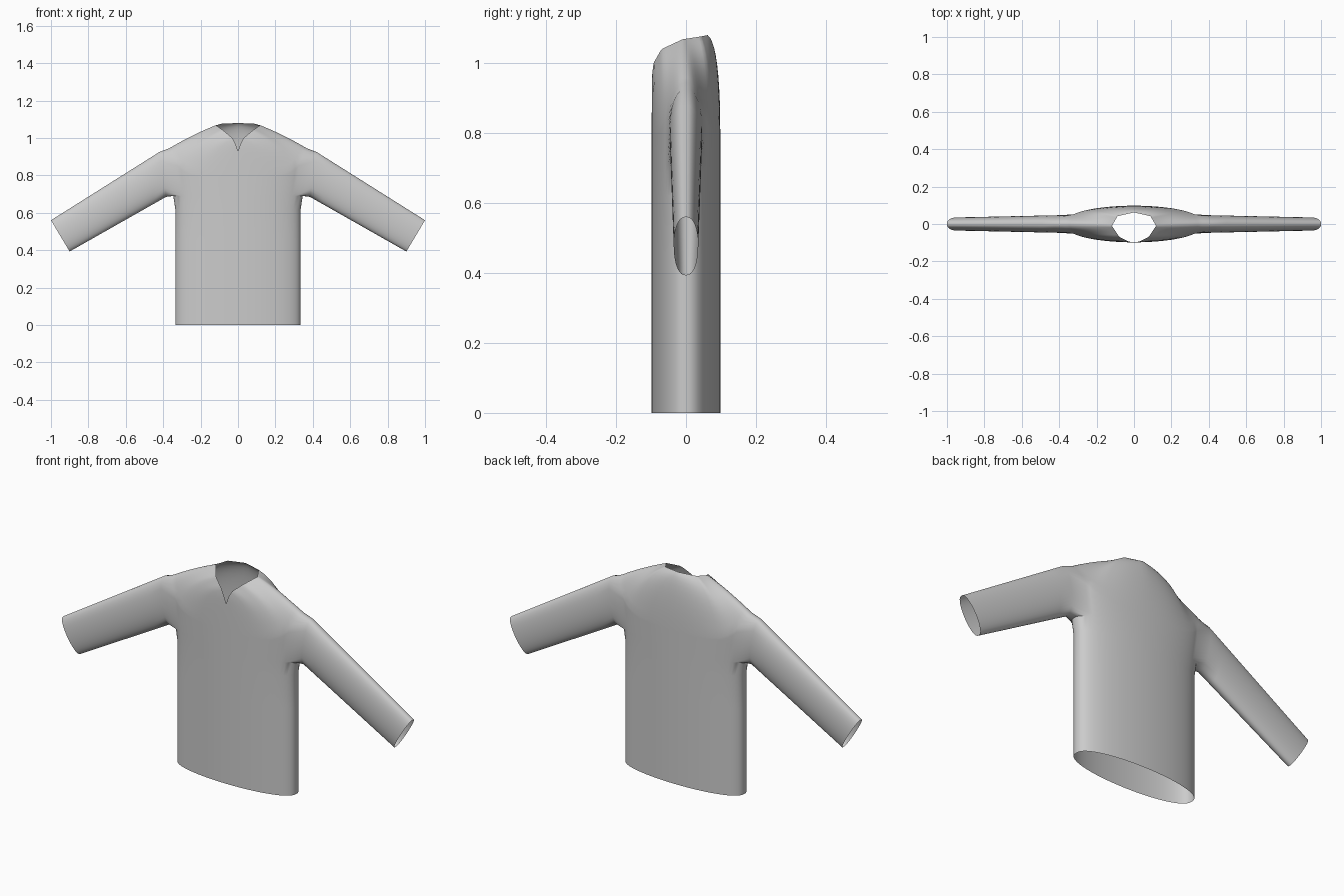
import bpy, bmesh
from math import sin, cos, pi, radians, copysign
from mathutils import Vector

if "Cube" in bpy.data.objects:
    bpy.data.objects.remove(bpy.data.objects["Cube"])

COLS = 64          # columns around the body
HALF = 5           # armhole half width, in columns
LOW = [0, .22, .45, .62, .69]
ARM_ROWS = 10      # rows beside each armhole
YOKE_ROWS = 10     # rows from armhole height to neckline

# Neckline from front notch (0) past the shoulder (1) to the nape (2)
NECK = [(0, 0, -.097, .93), (.12, .012, -.097, .965), (.3, .03, -.093, 1.0),
        (.6, .078, -.07, 1.04), (1, .118, -.01, 1.068),
        (1.5, .088, .042, 1.076), (2, 0, .062, 1.08)]


def neckline(u):
    for a, b in zip(NECK, NECK[1:]):
        if u <= b[0] + 1e-6:
            return Vector(a[1:]).lerp(Vector(b[1:]), (u - a[0]) / (b[0] - a[0]))
    return Vector(NECK[-1][1:])


def rounded(v, power=.85):
    return copysign(abs(v) ** power, v)


def body_point(angle, z):
    flare = min(max((z - .62) / .2, 0), 1)
    return Vector(((.335 + .032 * flare) * cos(angle), .098 * rounded(sin(angle)), z))


def column(angle):
    """Points of one column, hem to neckline."""
    side = cos(angle) ** 2
    top = .8 + .145 * side ** 3
    points = [body_point(angle, z) for z in LOW]
    for i in range(1, ARM_ROWS + 1):
        points.append(body_point(angle, LOW[-1] + (top - LOW[-1]) * i / ARM_ROWS))
    base = points[-1]
    # Distance round from the front, mirrored left to right
    turn = (angle + pi / 2) % (2 * pi)
    u = min(turn, 2 * pi - turn) / (pi / 2)
    end = neckline(u)
    end.x = copysign(end.x, cos(angle))
    mid = base.lerp(end, .5 * side)
    mid.z = base.z + (end.z - base.z) * (.9 - .3 * side)
    for i in range(1, YOKE_ROWS + 1):
        t = i / YOKE_ROWS
        points.append(base * (1 - t) ** 2 + mid * 2 * t * (1 - t) + end * t * t)
    return points


# Body shell with the two armholes left open
bm = bmesh.new()
grid = [[bm.verts.new(p) for p in column(2 * pi * c / COLS)] for c in range(COLS)]
first, last = len(LOW) - 1, len(LOW) - 1 + ARM_ROWS


def in_armhole(c, r):
    offset = (c + HALF) % (COLS // 2)
    return offset < 2 * HALF and first <= r < last


for c in range(COLS):
    a, b = grid[c], grid[(c + 1) % COLS]
    for r in range(len(a) - 1):
        if not in_armhole(c, r):
            bm.faces.new((a[r], b[r], b[r + 1], a[r + 1]))


# Sleeves grow straight out of the armhole edges
def sleeve(centre, side):
    cs = [(centre + k) % COLS for k in range(-HALF, HALF + 1)]
    loop = [grid[c][last] for c in cs]
    loop += [grid[cs[-1]][r] for r in range(last - 1, first, -1)]
    loop += [grid[c][first] for c in reversed(cs)]
    loop += [grid[cs[0]][r] for r in range(first + 1, last)]
    n = len(loop)
    steps = 8
    for s in range(steps + 1):
        t = s / steps
        top = Vector((.42, 0, .925)).lerp(Vector((1, 0, .56)), t)
        low = Vector((.385, 0, .685)).lerp(Vector((.9, 0, .393)), t)
        mid, axis = (top + low) / 2, (top - low) / 2
        depth = .047 - .012 * t
        ring = []
        for i in range(n):
            a = 2 * pi * (i - HALF) / n
            p = mid + axis * cos(a)
            # Columns run front to back on the left side, back to front on the right
            ring.append(bm.verts.new((side * p.x, side * depth * rounded(sin(a)), p.z)))
        for i in range(n):
            j = (i + 1) % n
            bm.faces.new((loop[i], loop[j], ring[j], ring[i]))
        loop = ring


sleeve(0, 1)
sleeve(COLS // 2, -1)
bmesh.ops.recalc_face_normals(bm, faces=bm.faces)
mesh = bpy.data.meshes.new("shirt")
bm.to_mesh(mesh)
bm.free()
shirt = bpy.data.objects.new("shirt", mesh)
bpy.context.collection.objects.link(shirt)

# Plain grey cloth
cloth = bpy.data.materials.new("grey_cloth")
cloth.use_nodes = True
grey = (.6, .6, .6, 1)
cloth.diffuse_color = grey
cloth.node_tree.nodes["Principled BSDF"].inputs["Base Color"].default_value = grey
mesh.materials.append(cloth)

bpy.context.view_layer.objects.active = shirt
shirt.select_set(True)
bpy.ops.object.shade_smooth_by_angle(angle=radians(40))
